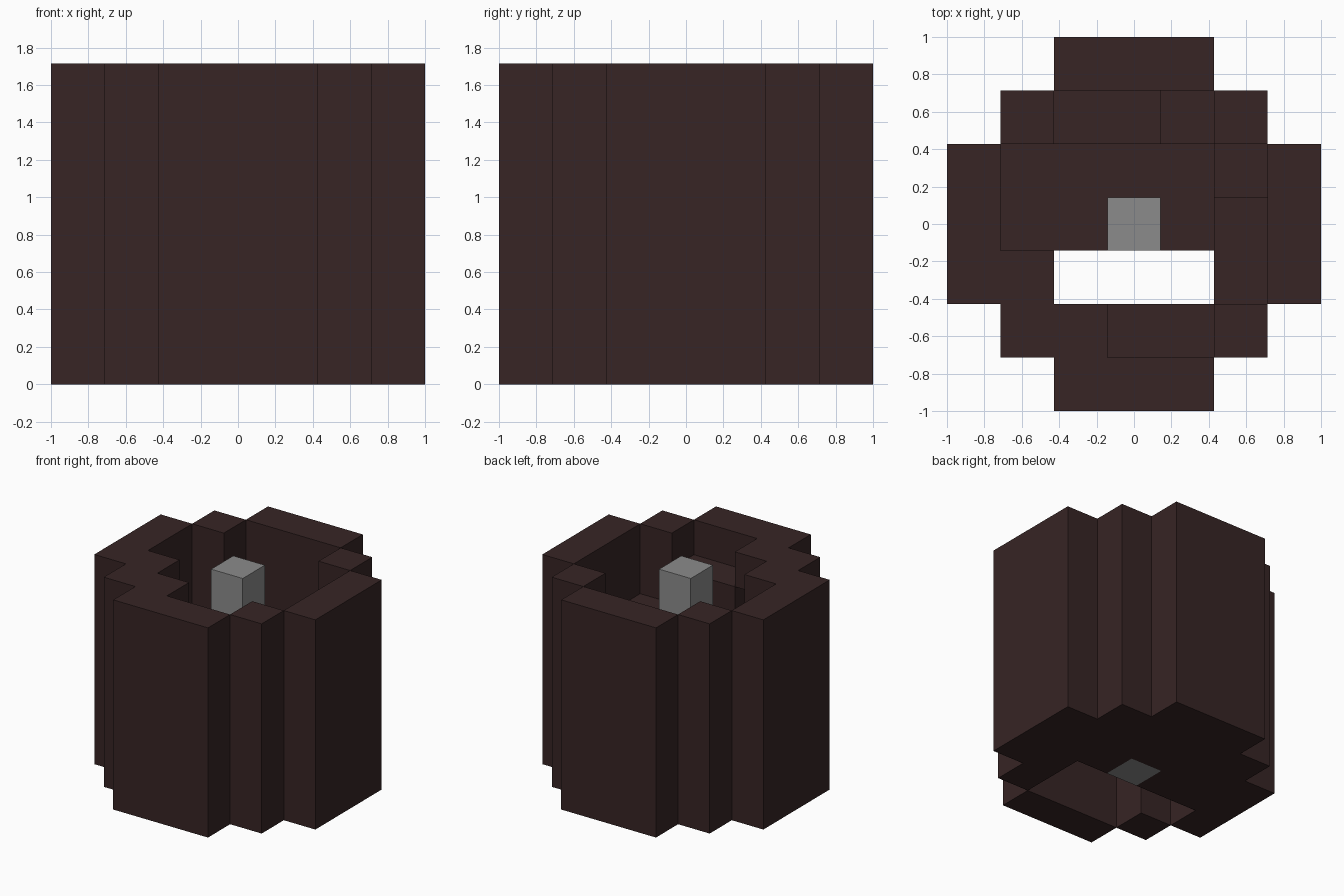
import bpy, bmesh, math
from mathutils import Vector

cube = bpy.data.objects.get("Cube")
if cube:
    bpy.data.objects.remove(cube, do_unlink=True)

N = 7            # blocks across
U = 2 / N        # block size


def material(name, color):
    mat = bpy.data.materials.new(name)
    mat.use_nodes = True
    mat.diffuse_color = color
    mat.node_tree.nodes["Principled BSDF"].inputs["Base Color"].default_value = color
    return mat


dark = material("dark brown", (0.038, 0.018, 0.018, 1))
grey = material("mid grey", (0.26, 0.26, 0.26, 1))


def cells(i0, i1, j0, j1):
    return {(i, j) for i in range(i0, i1) for j in range(j0, j1)}


def prism(name, plan, bottom, top, mat):
    """Extrude a plan of grid cells between two block levels."""
    bm = bmesh.new()
    for i, j in sorted(plan):
        ring = [(i, j), (i + 1, j), (i + 1, j + 1), (i, j + 1)]
        bm.faces.new([bm.verts.new((x * U - 1, y * U - 1, bottom * U)) for x, y in ring])
    bmesh.ops.remove_doubles(bm, verts=bm.verts[:], dist=U / 100)
    geo = bmesh.ops.extrude_face_region(bm, geom=bm.faces[:], use_keep_orig=True)["geom"]
    up = [v for v in geo if isinstance(v, bmesh.types.BMVert)]
    bmesh.ops.translate(bm, verts=up, vec=Vector((0, 0, (top - bottom) * U)))
    bmesh.ops.recalc_face_normals(bm, faces=bm.faces[:])
    bmesh.ops.dissolve_limit(bm, angle_limit=math.radians(1),
                             verts=bm.verts[:], edges=bm.edges[:])
    mesh = bpy.data.meshes.new(name)
    bm.to_mesh(mesh)
    bm.free()
    mesh.materials.append(mat)
    obj = bpy.data.objects.new(name, mesh)
    bpy.context.scene.collection.objects.link(obj)


# Outer walls and corner posts
H = 6
prism("front_wall", cells(2, 5, 0, 1), 0, H, dark)
prism("back_wall", cells(2, 5, 6, 7), 0, H, dark)
prism("right_wall", cells(0, 1, 2, 5), 0, H, dark)
prism("left_wall", cells(6, 7, 2, 5), 0, H, dark)
for depth, j in (("front", 1), ("back", 5)):
    for side, i in (("right", 1), ("left", 5)):
        prism(f"{depth}_{side}_corner_post", {(i, j)}, 0, H, dark)

# Floor with the stairwell left open, and a notch for the column
floor = cells(1, 5, 3, 5) | cells(2, 5, 5, 6) | cells(5, 6, 2, 5)
prism("floor", floor - {(3, 3)}, 0, 1, dark)

# Winding steps, one block thick, rising around the column
steps = [cells(2, 4, 5, 6), {(4, 5)}, {(5, 4)}, cells(5, 6, 2, 4),
         cells(3, 5, 1, 2), {(2, 1)}, {(1, 2)}]
for n, (plan, top) in enumerate(zip(steps, (2, 3, 3, 4, 5, 6, 6))):
    prism(f"step_{n + 1}", plan, top - 1, top, dark)

# Central column
prism("column", {(3, 3)}, 0, H, grey)
